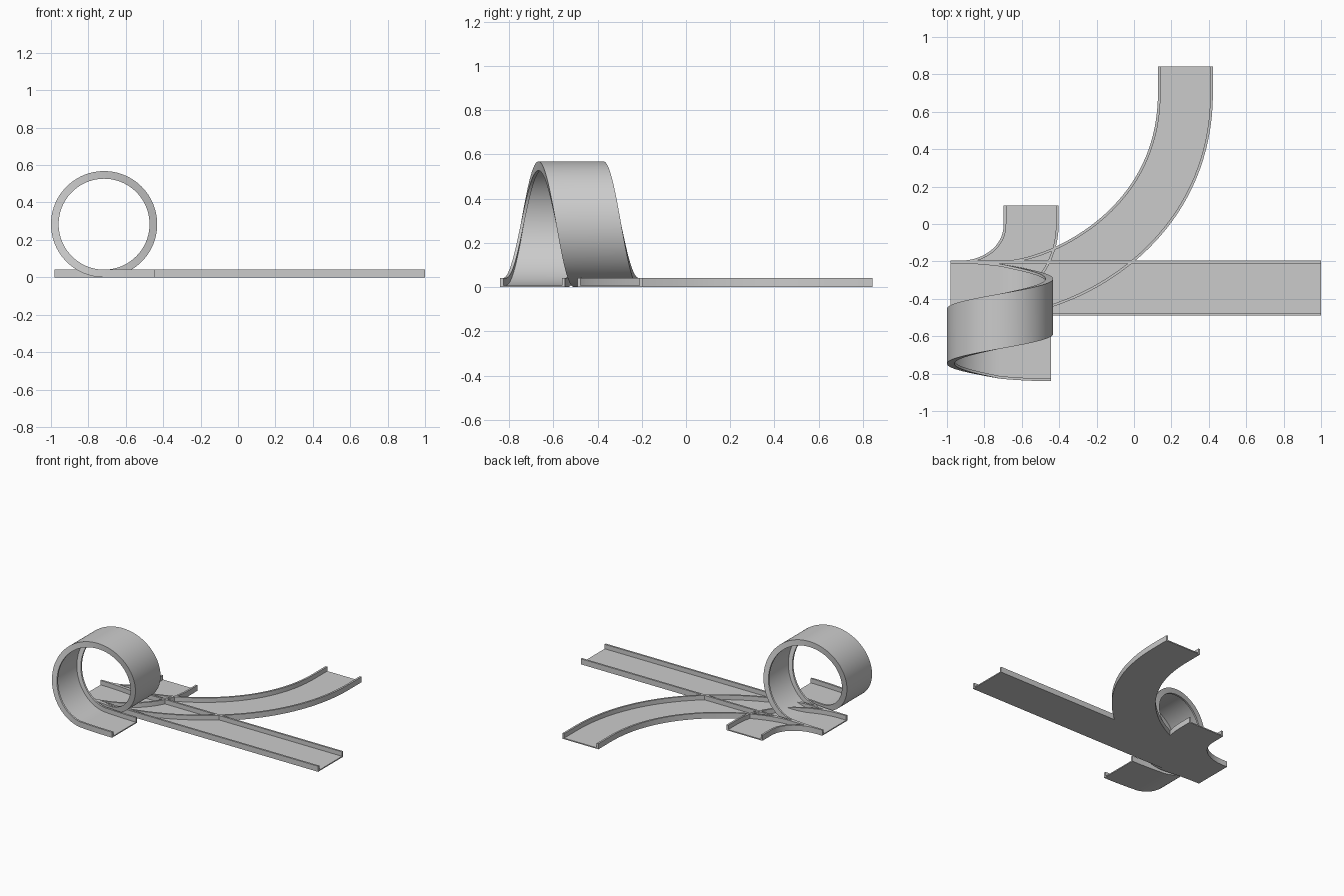
import bpy, bmesh, math
from mathutils import Vector
from mathutils.geometry import interpolate_bezier

if "Cube" in bpy.data.objects:
    bpy.data.objects.remove(bpy.data.objects["Cube"])

W, H, T, F = 0.147, 0.041, 0.014, 0.008   # half width, rail height, rail and floor thickness
PROFILE = [(-W, 0), (W, 0), (W, H), (W - T, H), (W - T, F),
           (-W + T, F), (-W + T, H), (-W, H)]
START = Vector((-0.98, -0.343, 0))


def sweep(name, stations):
    """Sweep the channel profile along (point, side, up) stations."""
    bm = bmesh.new()
    rings = [[bm.verts.new(p + s * a + u * b) for a, b in PROFILE]
             for p, s, u in stations]
    n = len(PROFILE)
    for r, q in zip(rings, rings[1:]):
        for i in range(n):
            j = (i + 1) % n
            bm.faces.new((r[i], r[j], q[j], q[i]))
    bm.faces.new(rings[0])
    bm.faces.new(rings[-1])
    bmesh.ops.recalc_face_normals(bm, faces=bm.faces)
    me = bpy.data.meshes.new(name)
    bm.to_mesh(me)
    bm.free()
    ob = bpy.data.objects.new(name, me)
    bpy.context.collection.objects.link(ob)
    bpy.context.view_layer.objects.active = ob
    ob.select_set(True)
    bpy.ops.object.shade_smooth_by_angle(angle=math.radians(30))
    ob.select_set(False)


def flat_stations(pts):
    out = []
    for i, p in enumerate(pts):
        d = (pts[min(i + 1, len(pts) - 1)] - pts[max(i - 1, 0)]).normalized()
        if i == 0:
            d = Vector((1, 0, 0))
        out.append((p, Vector((-d.y, d.x, 0)), Vector((0, 0, 1))))
    return out


def curved_track(name, x0, a, end_x, bend_y, b, end_y):
    p0, p3 = Vector((x0, START.y, 0)), Vector((end_x, bend_y, 0))
    pts = interpolate_bezier(p0, p0 + Vector((a, 0, 0)),
                             p3 - Vector((0, b, 0)), p3, 40)
    sweep(name, flat_stations([START] + pts + [Vector((end_x, end_y, 0))]))


# straight track and the two turning branches
sweep("straight_track", flat_stations([START, Vector((1, START.y, 0))]))
curved_track("wide_curve_track", -0.70, 0.287, 0.275, 0.70, 0.736, 0.843)
curved_track("tight_curve_track", -0.93, 0.197, -0.55, 0.0, 0.21, 0.10)

# loop track: run in, one sideways-drifting turn, run out
R, CX = 0.284, -0.716
Y, Z = Vector((0, 1, 0)), Vector((0, 0, 1))
loop = []
for i in range(8):
    t = i / 8
    loop.append((Vector((START.x + (CX - START.x) * t, START.y - 0.017 * t * t, 0)), Y, Z))
for i in range(97):
    t = i / 96
    a = t * math.tau
    c = Vector((CX + R * math.sin(a), -0.36 - 0.32 * t, R - R * math.cos(a)))
    loop.append((c, Y, Vector((-math.sin(a), 0, math.cos(a)))))
for i in range(1, 9):
    t = i / 8
    loop.append((Vector((CX + 0.272 * t, -0.68 - 0.013 * t * (2 - t), 0)), Y, Z))
sweep("loop_track", loop)
